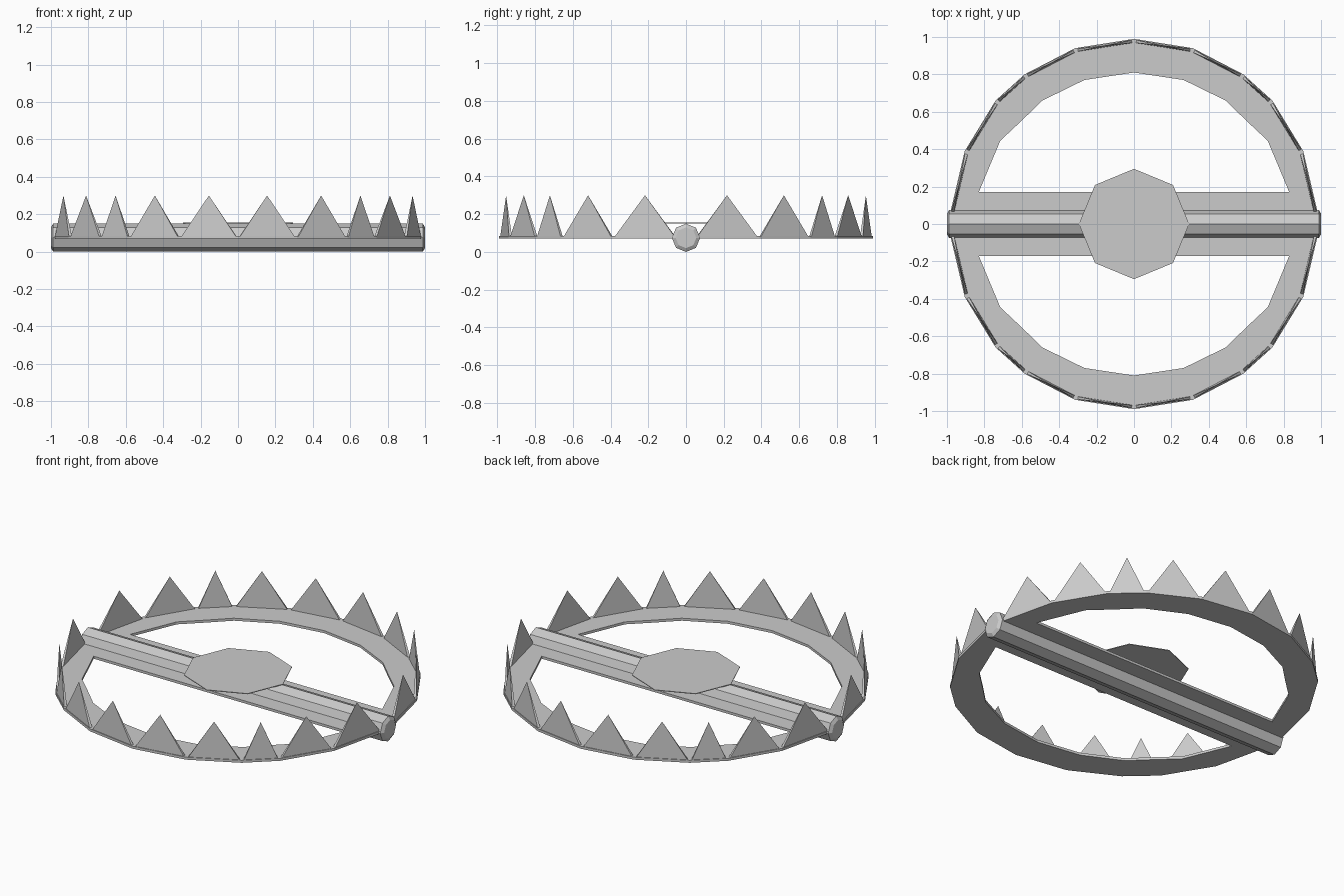
import bpy, bmesh, math
from mathutils import Vector

if "Cube" in bpy.data.objects:
    bpy.data.objects.remove(bpy.data.objects["Cube"])

PLATE_Z, PLATE_T, TIP_Z = 0.07, 0.015, 0.30
# right half of the jaw outlines, from the hinge to the middle
OUTER = [(0.985, 0.05), (0.905, 0.39), (0.74, 0.66), (0.585, 0.80), (0.315, 0.94), (0, 0.99)]
INNER = [(0.83, 0.17), (0.715, 0.445), (0.6, 0.553), (0.49, 0.66), (0.265, 0.77), (0, 0.81)]


def both_sides(pts):
    return pts + [(-x, y) for x, y in reversed(pts[:-1])]


def make_object(name, bm, mirror=False):
    bmesh.ops.recalc_face_normals(bm, faces=bm.faces)
    mesh = bpy.data.meshes.new(name)
    bm.to_mesh(mesh)
    bm.free()
    ob = bpy.data.objects.new(name, mesh)
    bpy.context.collection.objects.link(ob)
    if mirror:
        mod = ob.modifiers.new("Mirror", 'MIRROR')
        mod.use_axis = (False, True, False)
        mod.use_mirror_merge = False
    return ob


# jaw frames: D-shaped flat plates, mirrored front to back
outer, inner = both_sides(OUTER), both_sides(INNER)
n = len(outer)
bm = bmesh.new()
vo = [bm.verts.new((x, y, PLATE_Z)) for x, y in outer]
vi = [bm.verts.new((x, y, PLATE_Z)) for x, y in inner]
for i in range(n):
    j = (i + 1) % n
    bm.faces.new((vo[i], vo[j], vi[j], vi[i]))
ext = bmesh.ops.extrude_face_region(bm, geom=bm.faces[:])
bmesh.ops.translate(bm, vec=(0, 0, PLATE_T),
                    verts=[g for g in ext["geom"] if isinstance(g, bmesh.types.BMVert)])
make_object("jaw_frames", bm, mirror=True)

# teeth: one thin pyramid on every outer segment
bm = bmesh.new()
for a, b in zip(outer, outer[1:]):
    a, b = Vector((*a, 0)), Vector((*b, 0))
    along = (b - a).normalized()
    inward = Vector((-along.y, along.x, 0))
    base_z = Vector((0, 0, PLATE_Z + PLATE_T - 0.003))
    p, q = a + along * 0.012 + base_z, b - along * 0.012 + base_z
    base = [bm.verts.new(v) for v in (p + inward * 0.004, q + inward * 0.004,
                                      q + inward * 0.02, p + inward * 0.02)]
    mid = (a + b) / 2 + inward * 0.012
    tip = bm.verts.new((mid.x, mid.y, TIP_Z))
    bm.faces.new(base)
    for k in range(4):
        bm.faces.new((base[k], base[(k + 1) % 4], tip))
make_object("teeth", bm, mirror=True)

# hinge rod: octagonal bar with a stepped-in bevel at each end
bm = bmesh.new()
rings = []
for x, r in ((-1, 0.055), (-0.988, 0.075), (0.988, 0.075), (1, 0.055)):
    rings.append([bm.verts.new((x, r * math.sin(k * math.pi / 4),
                                0.075 + r * math.cos(k * math.pi / 4))) for k in range(8)])
for a, b in zip(rings, rings[1:]):
    for k in range(8):
        j = (k + 1) % 8
        bm.faces.new((a[k], a[j], b[j], b[k]))
bm.faces.new(rings[0])
bm.faces.new(rings[-1])
make_object("hinge_rod", bm)

# trigger plate: thin octagon lying on the rod
bm = bmesh.new()
bmesh.ops.create_cone(bm, cap_ends=True, segments=8, radius1=0.295, radius2=0.295, depth=0.004)
bmesh.ops.translate(bm, vec=(0, 0, 0.153), verts=bm.verts)
make_object("trigger_plate", bm)
